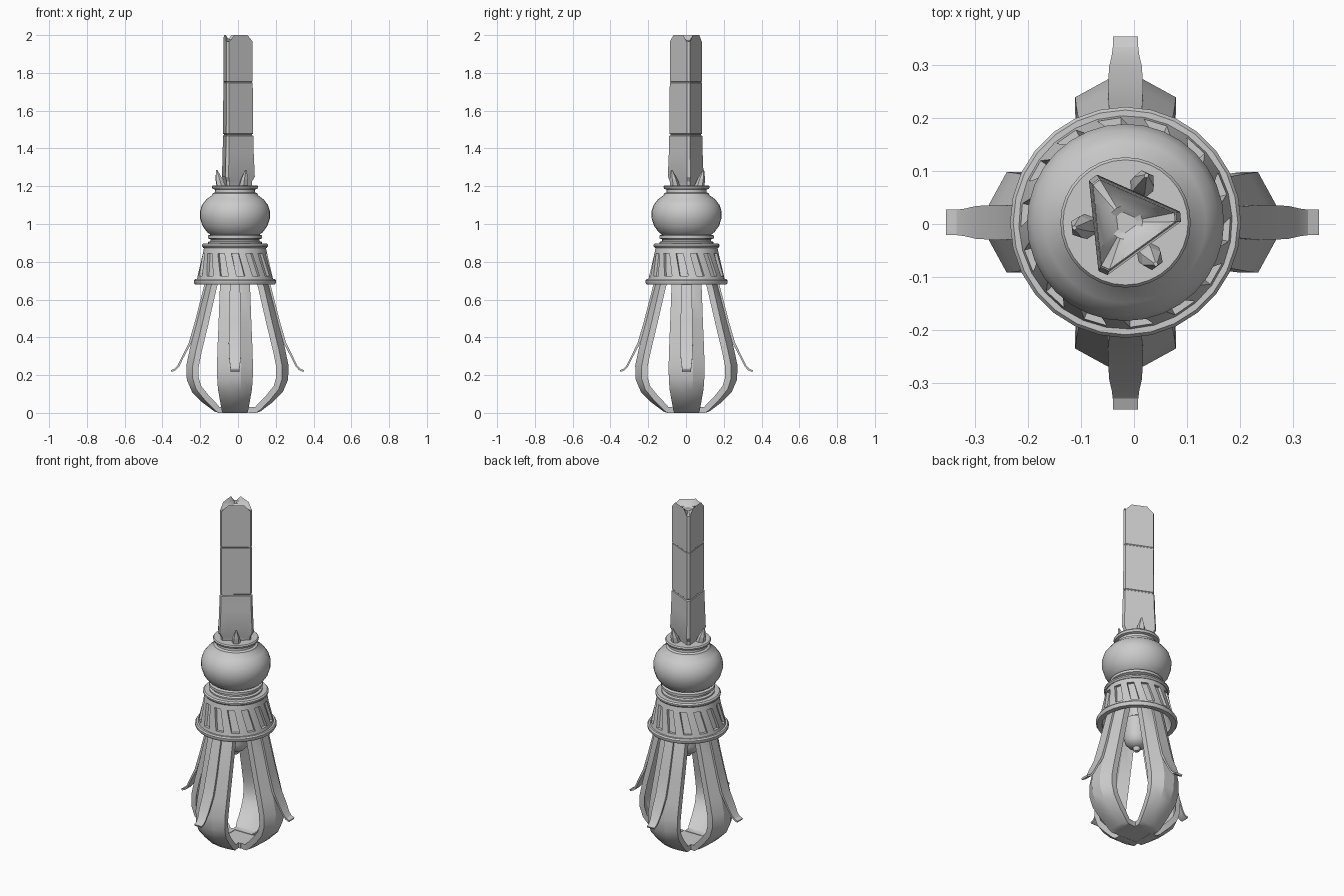
import bpy, bmesh
from math import sin, cos, pi, radians
from mathutils import Vector

if "Cube" in bpy.data.objects:
    bpy.data.objects.remove(bpy.data.objects["Cube"])

CX, CY = -0.016, 0.003          # main axis of the turned parts


def finish(name, bm, loc=(CX, CY, 0), rot=0.0, smooth=35):
    bmesh.ops.recalc_face_normals(bm, faces=bm.faces[:])
    me = bpy.data.meshes.new(name)
    bm.to_mesh(me)
    bm.free()
    if smooth:
        for p in me.polygons:
            p.use_smooth = True
        me.set_sharp_from_angle(angle=radians(smooth))
    ob = bpy.data.objects.new(name, me)
    ob.location = loc
    ob.rotation_euler[2] = rot
    bpy.context.collection.objects.link(ob)
    return ob


def skin(rings, caps=True, loop=False):
    """Bridge equal-length rings of points into a bmesh."""
    bm = bmesh.new()
    vs = [[bm.verts.new(p) for p in ring] for ring in rings]
    n = len(vs[0])
    pairs = list(zip(vs, vs[1:])) + ([(vs[-1], vs[0])] if loop else [])
    grid = [[bm.faces.new((a[i], a[(i + 1) % n], b[(i + 1) % n], b[i]))
             for i in range(n)] for a, b in pairs]
    if caps and not loop:
        bm.faces.new(vs[0])
        bm.faces.new(vs[-1])
    return bm, grid


def circle(r, z, n):
    return [(r * cos(2 * pi * i / n), r * sin(2 * pi * i / n), z) for i in range(n)]


def lathe(name, profile, n=32, loop=False):
    bm, _ = skin([circle(r, z, n) for r, z in profile], loop=loop)
    return finish(name, bm)


# Ball with collar above and neck rings below
lathe("ball_and_collar", [
    (.10, 1.205), (.118, 1.205), (.123, 1.198), (.118, 1.186), (.105, 1.182),
    (.106, 1.168), (.118, 1.162), (.122, 1.152), (.152, 1.13), (.175, 1.10),
    (.186, 1.065), (.185, 1.03), (.172, .99), (.148, .957), (.130, .944),
    (.144, .939), (.144, .924), (.130, .919), (.130, .910), (.142, .905),
    (.142, .89), (.10, .89)])

# Bell rims
lathe("bell_top_rim", [(.10, .897), (.168, .897), (.175, .89), (.175, .882),
                       (.168, .874), (.10, .874)], 28)
lathe("bell_bottom_rim", [(.185, .708), (.212, .708), (.218, .70), (.218, .69),
                          (.212, .68), (.185, .68)], 28, loop=True)

# Bell wall with a row of slanted recessed slots
SLOTS = 14


def bell_ring(r, z, twist):
    pts = []
    for k in range(SLOTS):
        for half in (-6.5, 6.5):
            a = radians(-85 + k * 360 / SLOTS + half + twist)
            pts.append((r * cos(a), r * sin(a), z))
    return pts


bm, grid = skin([bell_ring(r, z, t) for r, z, t in (
    (.08, .878, -5), (.164, .878, -5), (.171, .845, -5), (.198, .725, 4),
    (.203, .70, 4), (.185, .70, 4), (.178, .725, 4), (.148, .845, -5),
    (.08, .85, -5))])
for f in grid[2][::2]:
    new = bmesh.ops.extrude_discrete_faces(bm, faces=[f])["faces"][0]
    for v in new.verts:
        d = Vector((v.co.x, v.co.y, 0)).normalized()
        v.co -= d * .016
    # wall each slot in from its rim
finish("bell", bm, smooth=20)

# Rounded core hanging inside the bell
lathe("hanging_core", [(.012, .515), (.018, .522), (.02, .537), (.045, .545),
                       (.062, .565), (.069, .595), (.069, .70), (.055, .71),
                       (.055, .87)], 24)


# Triangular handle
def tri_ring(R, z, dip=0.0, round_to=None):
    pts = []
    for k in range(3):
        a = radians(6 + 120 * k)
        p = [Vector((R * cos(a + s), R * sin(a + s), 0)) for s in (-.09, .09)]
        b = a + 2 * pi / 3 - .09
        q = Vector((R * cos(b), R * sin(b), 0))
        for v, d in ((p[0], dip), (p[1], dip), (p[1].lerp(q, .22), 0), (p[1].lerp(q, .78), 0)):
            if round_to:
                v = v.normalized() * round_to
            pts.append((v.x, v.y, z - d))
    return pts


bm, _ = skin([
    tri_ring(.088, 1.19), tri_ring(.090, 1.225), tri_ring(.105, 1.25),
    tri_ring(.099, 1.38), tri_ring(.097, 1.467), tri_ring(.090, 1.470),
    tri_ring(.090, 1.475), tri_ring(.095, 1.478), tri_ring(.094, 1.747),
    tri_ring(.091, 1.749), tri_ring(.091, 1.753), tri_ring(.094, 1.755),
    tri_ring(.094, 2.0, .035), tri_ring(.074, 1.985, .02),
    tri_ring(.09, 1.972, 0, .032), tri_ring(.09, 1.965, 0, .02)])
finish("handle", bm, smooth=25)

# Three thorns around the handle foot
for k in range(3):
    rings = [[(c + sx * rx, sy * ry, z) for sx, sy in
              ((1, -.6), (1, .6), (0, 1), (-1, .5), (-1, -.5), (0, -1))]
             for c, z, rx, ry in ((.072, 1.195, .024, .024), (.084, 1.235, .018, .021),
                                  (.097, 1.285, .004, .004))]
    bm, _ = skin(rings)
    finish(f"thorn_{k + 1}", bm, rot=radians(66 + 120 * k), smooth=0)


# Curved members that follow a path in the radial plane
def sweep(path, section):
    rings = []
    for i, (r, z, w, b) in enumerate(path):
        p0, p1 = path[max(i - 1, 0)], path[min(i + 1, len(path) - 1)]
        t = Vector((p1[0] - p0[0], p1[1] - p0[1])).normalized()
        nr, nz = -t.y, t.x                      # outward for a downward path
        rings.append([(r + nr * d, u, z + nz * d) for u, d in section(w, b)])
    return skin(rings)[0]


def arm_section(w, b, t=.032):
    c = w * .35
    outer = [(-w, -b), (-c, 0), (c, 0), (w, -b)]
    return outer + [(u, d - t) for u, d in reversed(outer)]


def strip_section(w, b):
    return [(-w, -b), (-w, .003), (w, .003), (w, -b)]


ARM = [(.142, .74, .078, .02), (.166, .67, .08, .025), (.215, .48, .087, .03),
       (.252, .34, .093, .033), (.271, .25, .095, .034), (.268, .175, .094, .032),
       (.240, .11, .09, .026), (.185, .055, .08, .018), (.122, .008, .07, .006),
       (.10, 0, .066, 0), (.06, 0, .062, 0)]
STRIP = [(.148, .74, .025, .01), (.174, .67, .027, .01), (.223, .48, .032, .01),
         (.255, .37, .033, .01), (.292, .295, .031, .007), (.314, .25, .026, .007),
         (.330, .232, .024, .007), (.351, .223, .024, .007)]

for k, side in enumerate(("right", "back", "left", "front")):
    loc = (-.003 if k % 2 == 0 else CX, CY if k % 2 == 0 else .002, 0)
    finish(f"{side}_arm", sweep(ARM, arm_section), loc, k * pi / 2, 25)
    finish(f"{side}_strip", sweep(STRIP, strip_section), loc, k * pi / 2, 25)

# Floor plate joining the arm ends
bm = bmesh.new()
bmesh.ops.create_cube(bm, size=1)
bmesh.ops.scale(bm, vec=(.14, .13, .028), verts=bm.verts)
bmesh.ops.translate(bm, vec=(0, 0, .015), verts=bm.verts)
finish("floor_plate", bm, (-.01, .002, 0), 0, 0)
